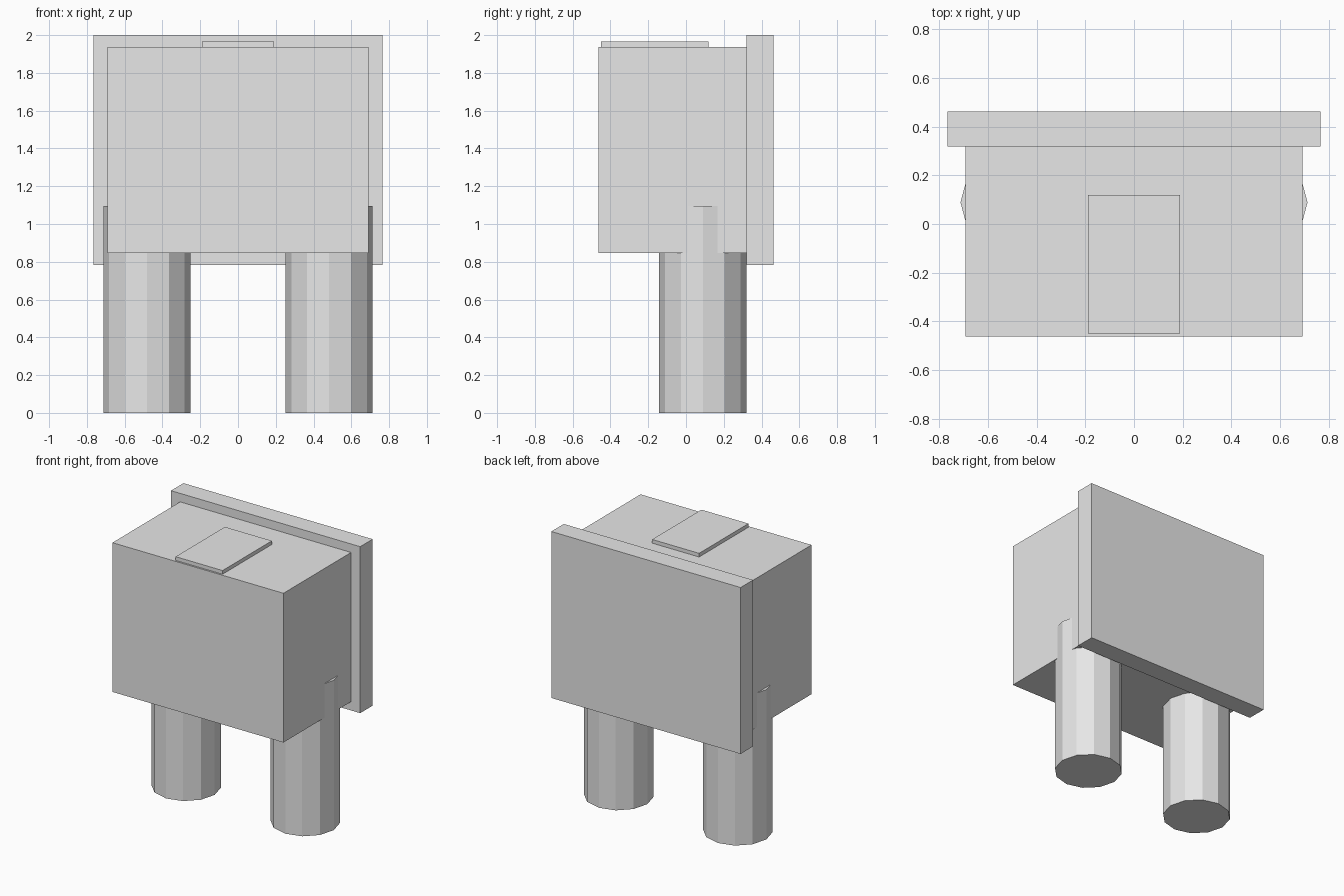
import bpy
import math

default_cube = bpy.data.objects.get("Cube")
if default_cube:
    bpy.data.objects.remove(default_cube, do_unlink=True)

# One plain grey for every part
GREY = (0.8, 0.8, 0.8, 1.0)
grey = bpy.data.materials.new("light_grey")
grey.use_nodes = True
grey.diffuse_color = GREY
for node in grey.node_tree.nodes:
    if node.type == 'BSDF_PRINCIPLED':
        node.inputs["Base Color"].default_value = GREY


def finish(name):
    obj = bpy.context.object
    obj.name = name
    obj.data.name = name
    obj.data.materials.clear()
    obj.data.materials.append(grey)
    return obj


def box(name, low, high):
    """Box between two opposite corners."""
    centre = [(a + b) / 2 for a, b in zip(low, high)]
    bpy.ops.mesh.primitive_cube_add(size=1, location=centre)
    obj = finish(name)
    obj.scale = [b - a for a, b in zip(low, high)]
    bpy.ops.object.transform_apply(location=False, rotation=False, scale=True)
    return obj


def leg(name, x, y, radius, height):
    """Twelve-sided post standing on the ground."""
    bpy.ops.mesh.primitive_cylinder_add(
        vertices=12, radius=radius, depth=height, location=(x, y, height / 2))
    return finish(name)


# Main body, wider back panel and thin plate on the top
box("body", (-0.692, -0.463, 0.846), (0.692, 0.32, 1.938))
box("back_panel", (-0.766, 0.319, 0.782), (0.766, 0.463, 2.0))
box("top_plate", (-0.19, -0.45, 1.93), (0.19, 0.12, 1.965))

# Legs, whose tops run up into the body and bulge through its sides
for side, sign in (("left", 1), ("right", -1)):
    leg(side + "_leg", sign * 0.482, 0.089, 0.231, 1.096)
